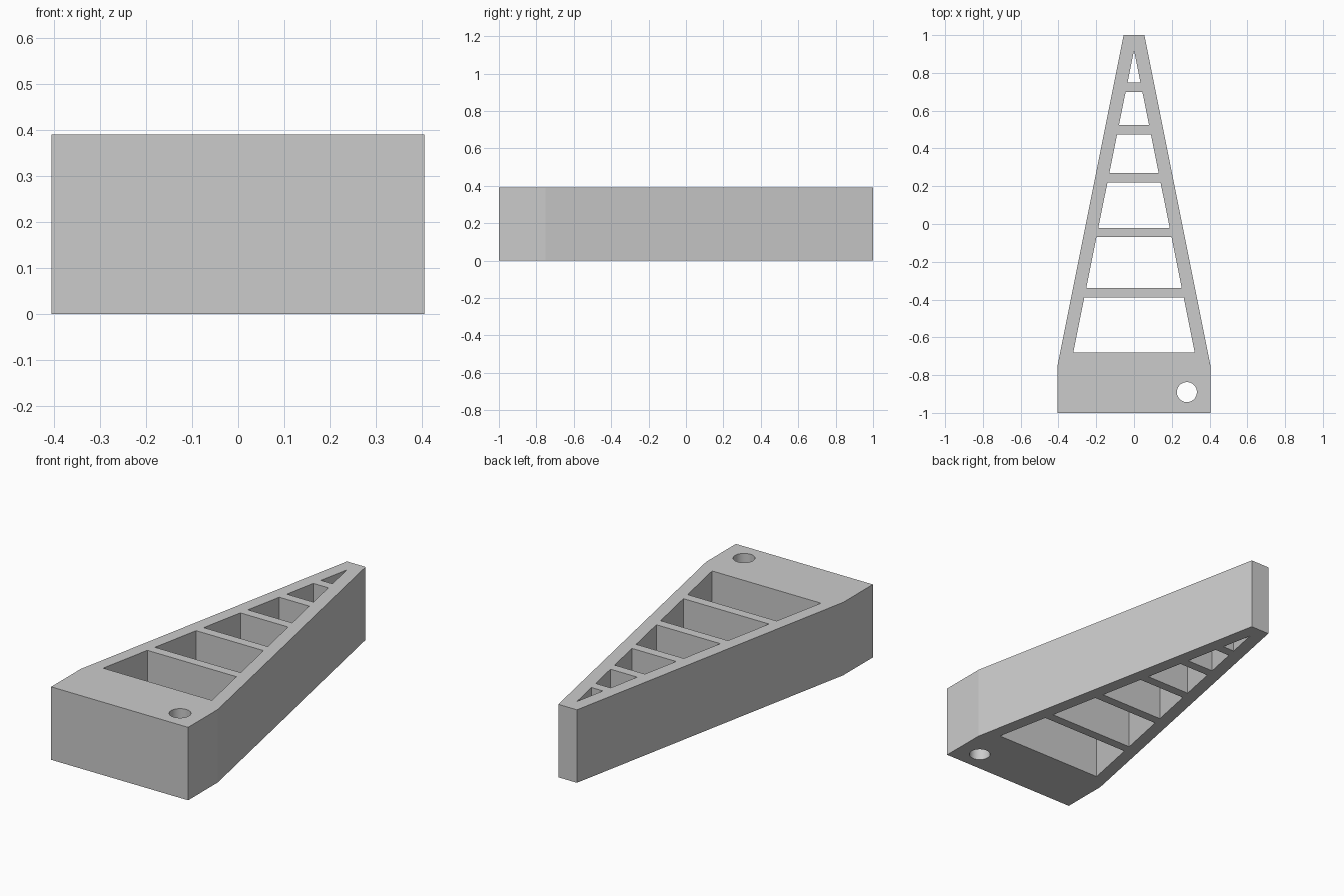
import bpy
import bmesh
from math import cos, sin, pi

if "Cube" in bpy.data.objects:
    bpy.data.objects.remove(bpy.data.objects["Cube"])

HEIGHT = 0.39
APEX = 0.92          # y where the inner edges of the two rails meet
SLOPE = 0.201        # inner half width gained per unit of length

grey = bpy.data.materials.new("plain grey")
grey.use_nodes = True
colour = (0.6, 0.6, 0.6, 1)
grey.diffuse_color = colour
grey.node_tree.nodes["Principled BSDF"].inputs["Base Color"].default_value = colour


def inner(y):
    return (APEX - y) * SLOPE


# Outer outline: rectangular base block with a tapering nose
half = [(0.405, -1), (0.405, -0.75), (0.055, 1)]
outline = half + [(-x, y) for x, y in reversed(half)]

# Openings between the cross ribs; the last closes to a point
loops = [outline]
spans = [(-0.68, -0.39), (-0.34, -0.07), (-0.02, 0.22), (0.27, 0.475), (0.525, 0.70)]
for low, high in spans:
    loops.append([(-inner(low), low), (inner(low), low),
                  (inner(high), high), (-inner(high), high)])
loops.append([(-inner(0.75), 0.75), (inner(0.75), 0.75), (0, APEX)])

# Round hole in the base block
STEPS = 48
loops.append([(0.28 + 0.053 * cos(2 * pi * i / STEPS),
               -0.89 + 0.053 * sin(2 * pi * i / STEPS)) for i in range(STEPS)])

# Fill the profile and raise it to a solid
bm = bmesh.new()
for loop in loops:
    verts = [bm.verts.new((x, y, 0)) for x, y in loop]
    for a, b in zip(verts, verts[1:] + verts[:1]):
        bm.edges.new((a, b))
bmesh.ops.triangle_fill(bm, use_beauty=True, use_dissolve=False,
                        edges=bm.edges[:], normal=(0, 0, 1))
raised = bmesh.ops.extrude_face_region(bm, geom=bm.faces[:], use_keep_orig=True)
top = [v for v in raised["geom"] if isinstance(v, bmesh.types.BMVert)]
bmesh.ops.translate(bm, verts=top, vec=(0, 0, HEIGHT))
bmesh.ops.recalc_face_normals(bm, faces=bm.faces[:])

mesh = bpy.data.meshes.new("tapered_frame")
bm.to_mesh(mesh)
bm.free()
mesh.materials.append(grey)
frame = bpy.data.objects.new("tapered_frame", mesh)
bpy.context.collection.objects.link(frame)

# Smooth only the wall of the round hole
bpy.ops.object.select_all(action="DESELECT")
frame.select_set(True)
bpy.context.view_layer.objects.active = frame
bpy.ops.object.shade_smooth_by_angle(angle=pi / 18)
